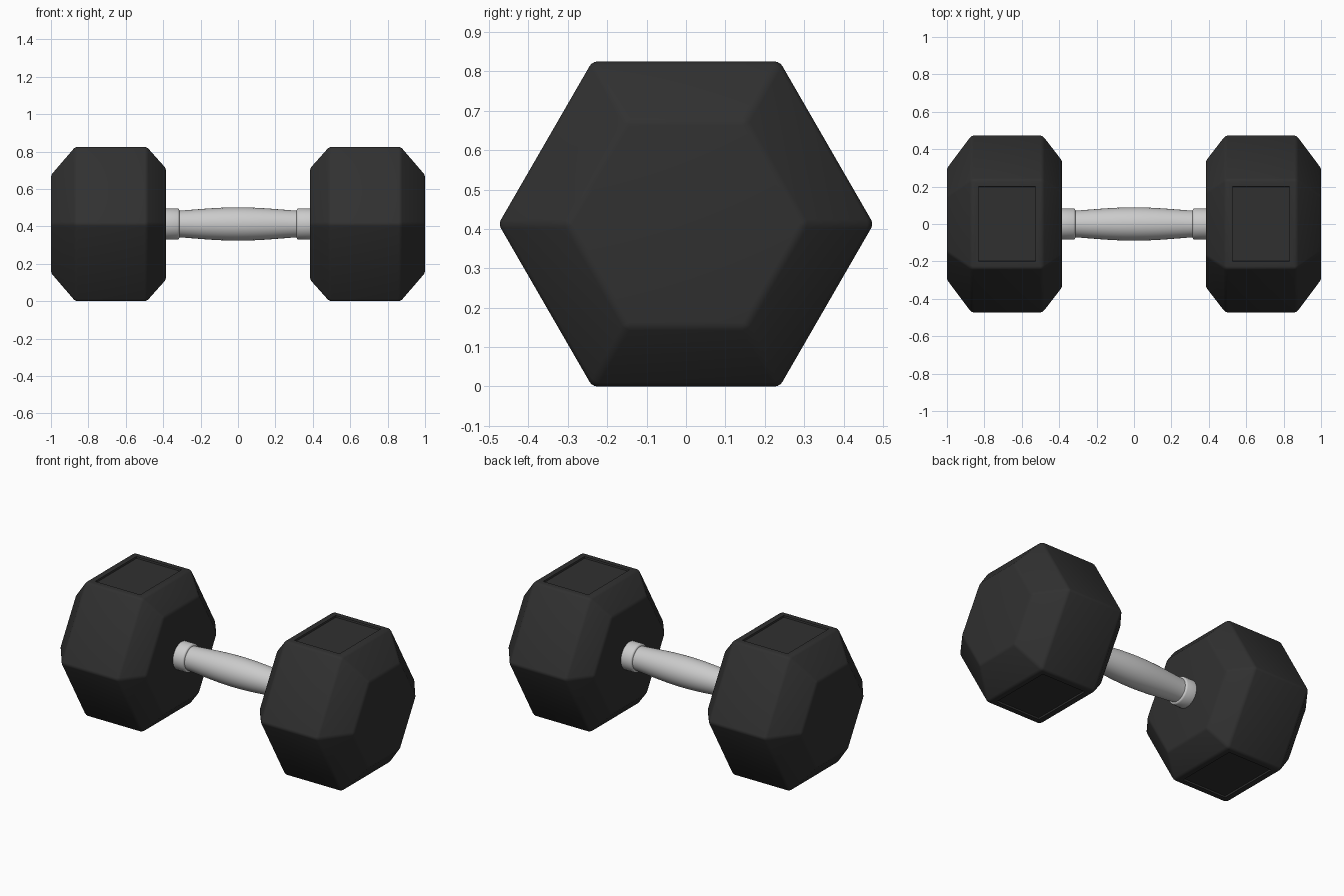
import bpy, bmesh
from math import cos, sin, pi

if "Cube" in bpy.data.objects:
    bpy.data.objects.remove(bpy.data.objects["Cube"])

CZ = 0.4125                      # height of the handle axis
SIDES = 6


def material(name, rgb):
    m = bpy.data.materials.new(name)
    m.diffuse_color = (*rgb, 1)
    m.use_nodes = True
    m.node_tree.nodes["Principled BSDF"].inputs["Base Color"].default_value = m.diffuse_color
    return m


rubber = material("black_rubber", (0.03, 0.03, 0.03))
steel = material("steel", (0.55, 0.55, 0.55))


def lathe(profile, sides):
    """Sweep (x, radius) points round the x axis, with capped ends."""
    bm = bmesh.new()
    rings = [[bm.verts.new((x, r * cos(2 * pi * i / sides), CZ + r * sin(2 * pi * i / sides)))
              for i in range(sides)] for x, r in profile]
    for a, b in zip(rings, rings[1:]):
        for i in range(sides):
            j = (i + 1) % sides
            bm.faces.new((a[i], a[j], b[j], b[i]))
    bm.faces.new(rings[0])
    bm.faces.new(rings[-1])
    bmesh.ops.recalc_face_normals(bm, faces=bm.faces)
    return bm


def finish(bm, name, mat, angle, mirror=False):
    me = bpy.data.meshes.new(name)
    bm.to_mesh(me)
    bm.free()
    ob = bpy.data.objects.new(name, me)
    bpy.context.collection.objects.link(ob)
    me.materials.append(mat)
    bpy.ops.object.select_all(action='DESELECT')
    ob.select_set(True)
    bpy.context.view_layer.objects.active = ob
    bpy.ops.object.shade_smooth_by_angle(angle=angle)
    if mirror:
        mod = ob.modifiers.new("Mirror", 'MIRROR')
        mod.use_mirror_merge = False
        origin = bpy.data.objects.new(name + "_mirror_centre", None)
        origin.hide_render = True
        bpy.context.collection.objects.link(origin)
        mod.mirror_object = origin
    return ob


# Hexagonal heads: softened edges, shallow label recess on top and bottom
bm = lathe([(0.385, 0.343), (0.488, 0.4763), (0.870, 0.4763), (1.0, 0.302)], SIDES)
bmesh.ops.bevel(bm, geom=list(bm.edges), offset=0.012, offset_type='OFFSET',
                segments=3, profile=0.5, affect='EDGES')
bm.normal_update()
for s in (1, -1):
    face = max((f for f in bm.faces if f.normal.z * s > 0.999), key=lambda f: f.calc_area())
    bmesh.ops.inset_region(bm, faces=[face], thickness=0.036)
    bmesh.ops.inset_region(bm, faces=[face], thickness=0.003, depth=-0.010)
finish(bm, "hex_heads", rubber, 0.6, mirror=True)

# Collars where the handle meets the heads
finish(lathe([(0.314, 0.076), (0.317, 0.081), (0.323, 0.084), (0.390, 0.084)], 48),
       "handle_collars", steel, 0.6, mirror=True)

# Handle with a swollen grip
grip = []
for i in range(-16, 17):
    t = i / 16
    grip.append((0.322 * t, 0.071 + 0.018 * cos(t * pi / 2) ** 1.2 if abs(t) < 1 else 0.071))
finish(lathe([(-0.45, 0.071)] + grip + [(0.45, 0.071)], 48), "handle_grip", steel, 0.6)
